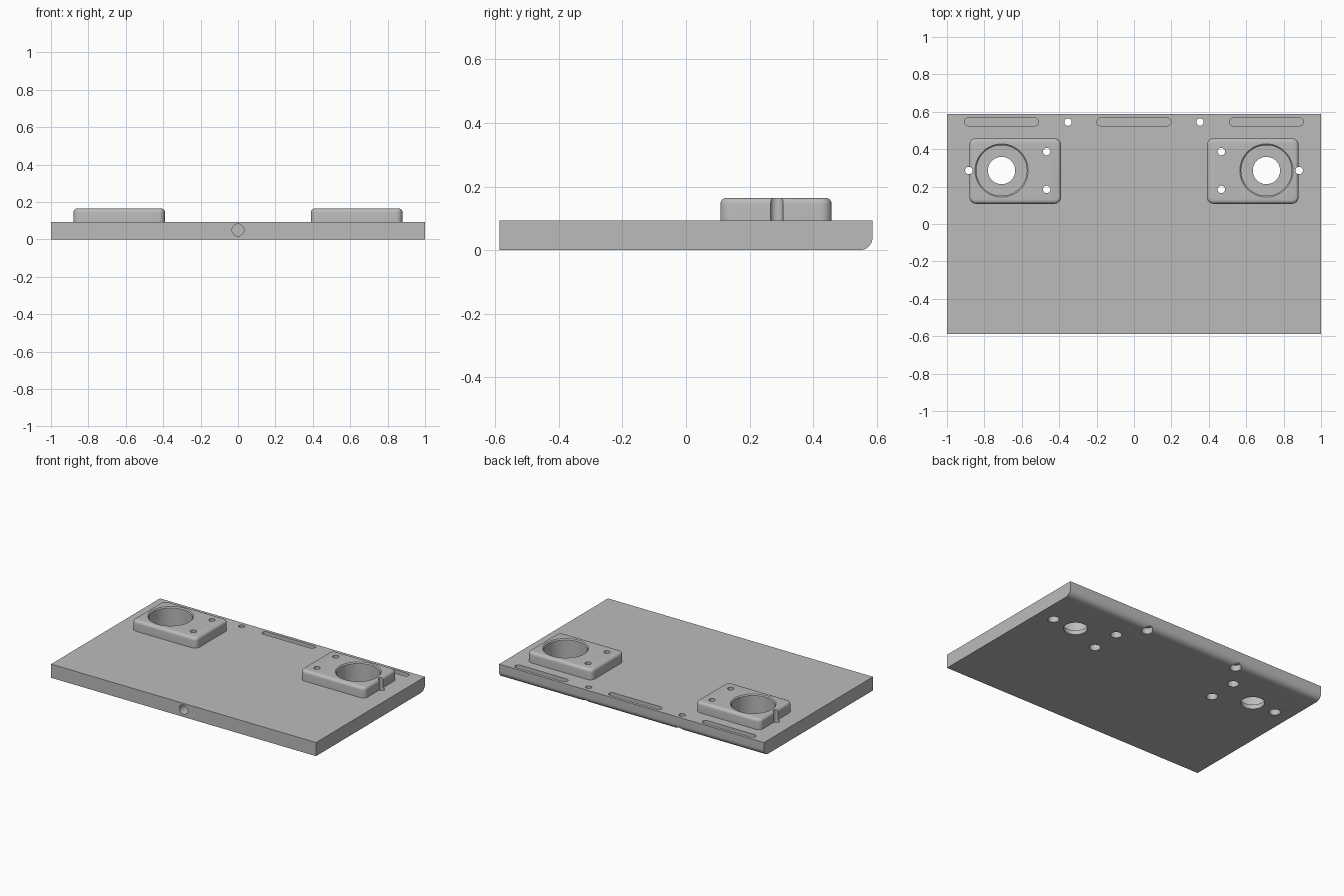
import bpy, bmesh, math
from mathutils import Matrix

if "Cube" in bpy.data.objects:
    bpy.data.objects.remove(bpy.data.objects["Cube"])

grey = bpy.data.materials.new("plain grey")
grey.diffuse_color = (0.5, 0.5, 0.5, 1)
grey.use_nodes = True
grey.node_tree.nodes["Principled BSDF"].inputs["Base Color"].default_value = grey.diffuse_color

TOP, BOSS_TOP = 0.093, 0.165


def make(name, bm):
    mesh = bpy.data.meshes.new(name)
    bmesh.ops.recalc_face_normals(bm, faces=bm.faces)
    bm.to_mesh(mesh)
    bm.free()
    mesh.materials.append(grey)
    ob = bpy.data.objects.new(name, mesh)
    bpy.context.collection.objects.link(ob)
    return ob


def box(x0, x1, y0, y1, z0, z1):
    bm = bmesh.new()
    bmesh.ops.create_cube(bm, size=1)
    bmesh.ops.scale(bm, vec=(x1 - x0, y1 - y0, z1 - z0), verts=bm.verts)
    bmesh.ops.translate(bm, vec=((x0 + x1) / 2, (y0 + y1) / 2, (z0 + z1) / 2), verts=bm.verts)
    return bm


def round_edges(bm, test, radius, segments):
    edges = [e for e in bm.edges if test(*e.verts)]
    bmesh.ops.bevel(bm, geom=edges, offset=radius, segments=segments,
                    profile=0.5, affect='EDGES', clamp_overlap=True)


def cylinder(x, y, z0, z1, r, r_top=None, segments=32):
    bm = bmesh.new()
    bmesh.ops.create_cone(bm, cap_ends=True, segments=segments, radius1=r,
                          radius2=r if r_top is None else r_top, depth=z1 - z0)
    bmesh.ops.translate(bm, vec=(x, y, (z0 + z1) / 2), verts=bm.verts)
    return bm


def combine(body, bm, operation='DIFFERENCE'):
    tool = make("cutter", bm)
    tool.hide_render = True
    mod = body.modifiers.new("cut", 'BOOLEAN')
    mod.object, mod.operation, mod.solver = tool, operation, 'EXACT'
    bpy.context.view_layer.objects.active = body
    bpy.ops.object.modifier_apply(modifier=mod.name)
    bpy.data.objects.remove(tool)


def vertical(a, b):
    return abs(a.co.z - b.co.z) > 0.05


# Base plate with a rounded lower back edge
bm = box(-1, 1, -0.587, 0.587, 0, TOP)
round_edges(bm, lambda a, b: all(v.co.y > 0.5 and v.co.z < 0.01 for v in (a, b)), 0.042, 10)
plate = make("mounting_plate", bm)

# Raised bosses with rounded corners and top rims
for s in (-1, 1):
    x0, x1 = sorted((s * 0.39, s * 0.88))
    bm = box(x0, x1, 0.108, 0.458, 0.06, BOSS_TOP)
    round_edges(bm, vertical, 0.035, 8)
    round_edges(bm, lambda a, b: min(a.co.z, b.co.z) > BOSS_TOP - 0.001, 0.02, 5)
    combine(plate, bm, 'UNION')

for s in (-1, 1):
    # Deep round pocket with a chamfered rim and a through bore
    cx, cy = s * 0.708, 0.286
    combine(plate, cylinder(cx, cy, 0.03, 0.2, 0.135, segments=64))
    combine(plate, cylinder(cx, cy, BOSS_TOP - 0.008, BOSS_TOP + 0.002, 0.134, 0.144, 64))
    combine(plate, cylinder(cx, cy, -0.05, 0.1, 0.073, segments=48))
    # Screw holes, counterbored from below
    for x, y in ((0.467, 0.387), (0.467, 0.185), (0.883, 0.286), (0.353, 0.545)):
        combine(plate, cylinder(s * x, y, -0.05, 0.25, 0.02))
        combine(plate, cylinder(s * x, y, -0.05, 0.04, 0.035))

# Blind slots along the back edge
for x in (-0.708, 0, 0.708):
    bm = box(x - 0.198, x + 0.198, 0.525, 0.567, 0.053, 0.15)
    round_edges(bm, vertical, 0.0208, 8)
    combine(plate, bm)

# Blind hole in the front face
bm = cylinder(0, 0, -0.1, 0.1, 0.032)
bmesh.ops.transform(bm, matrix=Matrix.Translation((0, -0.587, 0.05)) @ Matrix.Rotation(math.pi / 2, 4, 'X'),
                    verts=bm.verts)
combine(plate, bm)

# Smooth curved walls, crisp edges
bpy.ops.object.select_all(action='DESELECT')
plate.select_set(True)
bpy.context.view_layer.objects.active = plate
bpy.ops.object.shade_smooth_by_angle(angle=math.radians(30))
